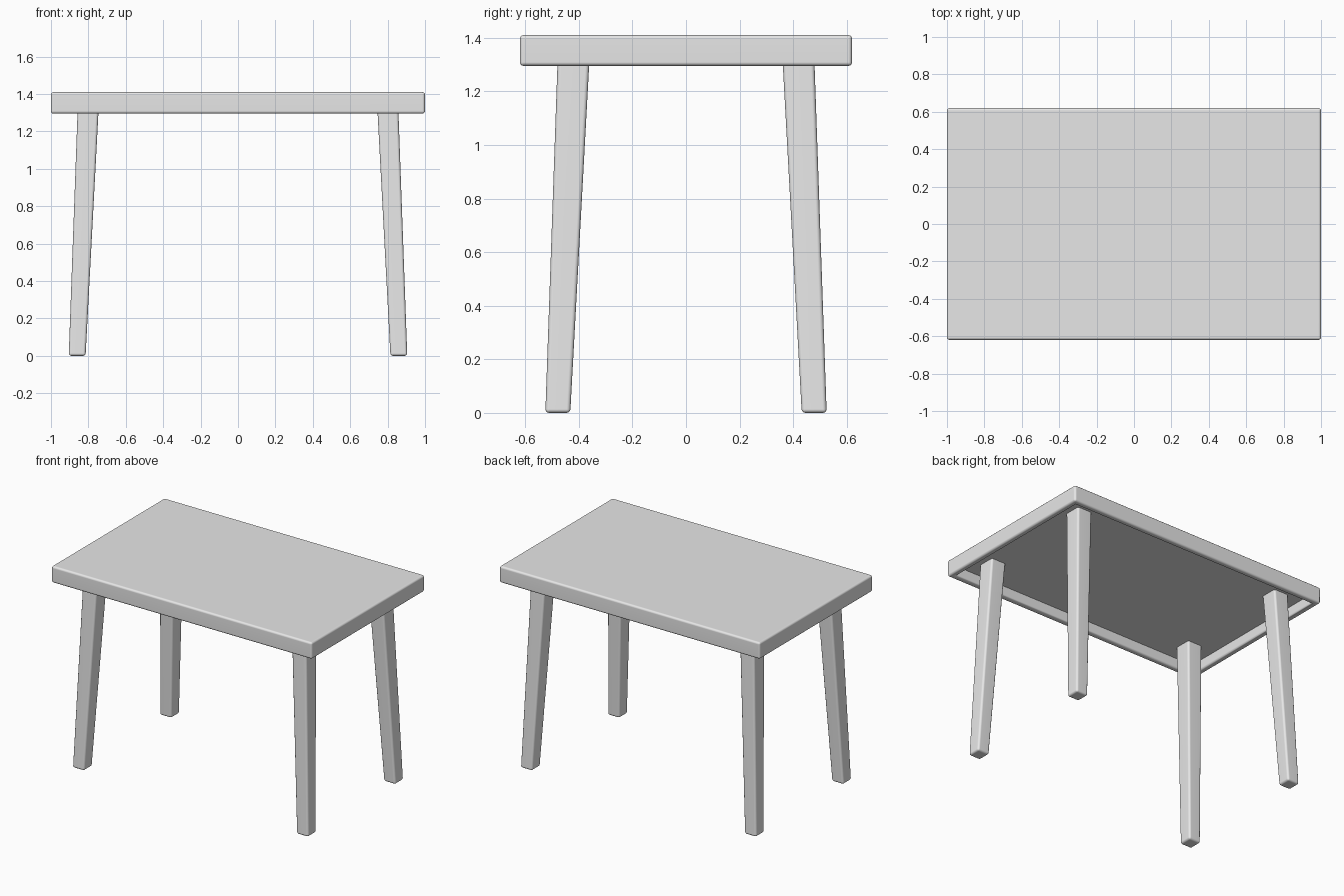
import bpy
import bmesh

if "Cube" in bpy.data.objects:
    bpy.data.objects.remove(bpy.data.objects["Cube"], do_unlink=True)

grey = bpy.data.materials.new("plain_grey")
grey.use_nodes = True
colour = (0.8, 0.8, 0.8, 1)
grey.diffuse_color = colour
grey.node_tree.nodes["Principled BSDF"].inputs["Base Color"].default_value = colour


def box_between(bottom, top):
    """Box from two rectangles, each given as (x0, x1, y0, y1, z)."""
    bm = bmesh.new()
    rings = []
    for x0, x1, y0, y1, z in (bottom, top):
        corners = ((x0, y0), (x1, y0), (x1, y1), (x0, y1))
        rings.append([bm.verts.new((x, y, z)) for x, y in corners])
    low, high = rings
    floor = bm.faces.new(low[::-1])
    bm.faces.new(high)
    for i in range(4):
        j = (i + 1) % 4
        bm.faces.new((low[i], low[j], high[j], high[i]))
    bm.normal_update()
    return bm, floor


def finish(bm, name, radius):
    """Round the convex edges and make a smooth shaded object."""
    bmesh.ops.recalc_face_normals(bm, faces=bm.faces)
    edges = [e for e in bm.edges if e.is_convex and e.calc_face_angle() > 0.5]
    bmesh.ops.bevel(bm, geom=edges, offset=radius, segments=3,
                    profile=0.5, affect='EDGES')
    mesh = bpy.data.meshes.new(name)
    bm.to_mesh(mesh)
    bm.free()
    mesh.materials.append(grey)
    obj = bpy.data.objects.new(name, mesh)
    bpy.context.collection.objects.link(obj)
    bpy.ops.object.select_all(action='DESELECT')
    obj.select_set(True)
    bpy.context.view_layer.objects.active = obj
    bpy.ops.object.shade_smooth_by_angle(angle=0.7)
    weighted = obj.modifiers.new("even_shading", 'WEIGHTED_NORMAL')
    weighted.keep_sharp = True


# Table top with a rim around a hollow underside
bm, floor = box_between((-1, 1, -0.62, 0.62, 1.295), (-1, 1, -0.62, 0.62, 1.41))
bmesh.ops.inset_region(bm, faces=[floor], thickness=0.06)
hollow = bmesh.ops.extrude_discrete_faces(bm, faces=[floor])["faces"][0]
bmesh.ops.translate(bm, verts=hollow.verts, vec=(0, 0, 0.07))
finish(bm, "table_top", 0.014)

# Four splayed legs, thicker towards the top
for y_side, y_name in ((-1, "front"), (1, "back")):
    for x_side, x_name in ((1, "left"), (-1, "right")):
        bm, _ = box_between((0.815, 0.905, 0.432, 0.525, 0),
                            (0.742, 0.855, 0.357, 0.477, 1.38))
        bmesh.ops.scale(bm, verts=bm.verts, vec=(x_side, y_side, 1))
        finish(bm, f"{y_name}_{x_name}_leg", 0.014)
